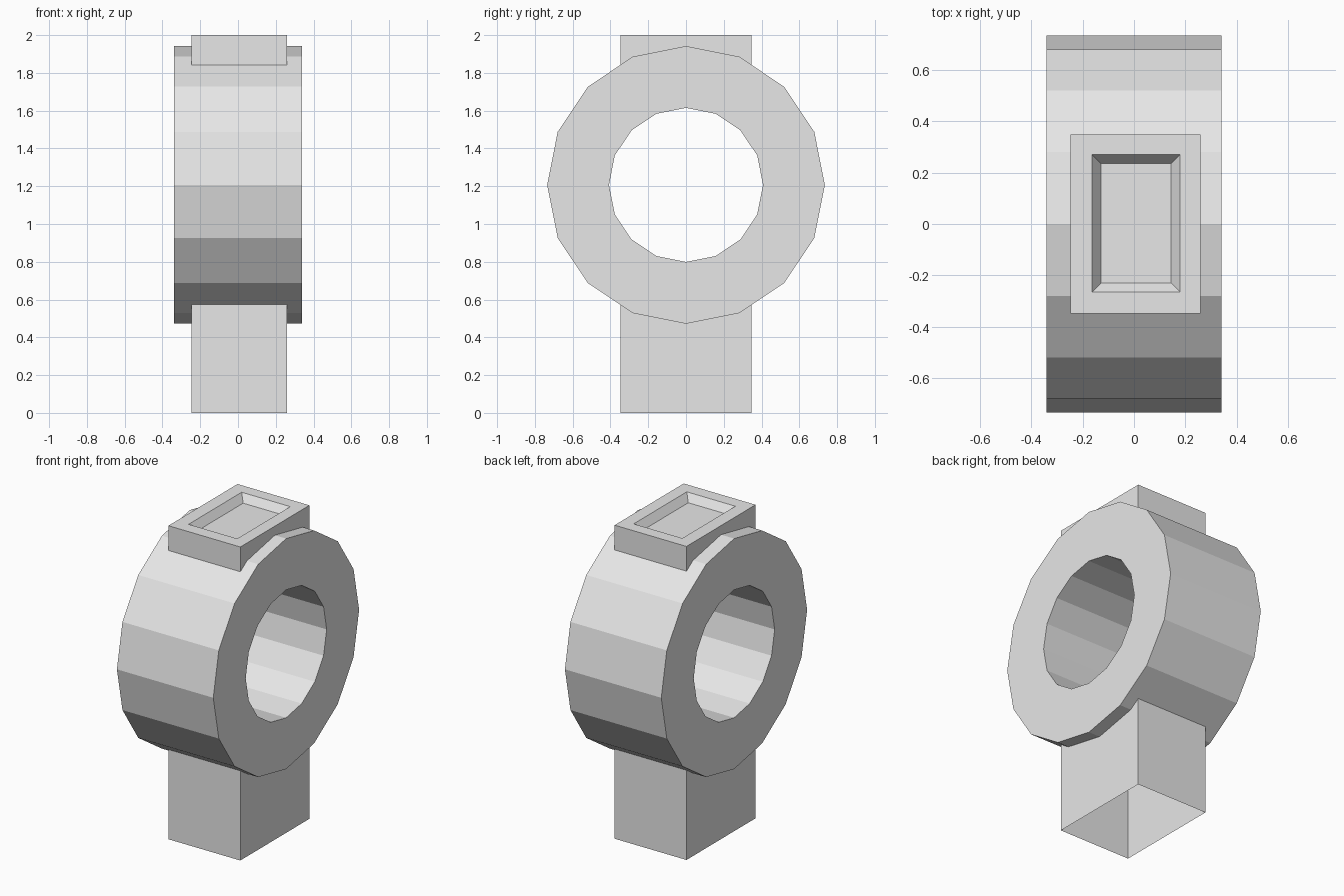
import bpy
import bmesh
import math

cube = bpy.data.objects.get("Cube")
if cube:
    bpy.data.objects.remove(cube, do_unlink=True)

GREY = (0.8, 0.8, 0.8, 1.0)
mat = bpy.data.materials.new("light_grey")
mat.use_nodes = True
mat.diffuse_color = GREY
mat.node_tree.nodes["Principled BSDF"].inputs["Base Color"].default_value = GREY


def finish(name, bm, recalc=True):
    if recalc:
        bmesh.ops.recalc_face_normals(bm, faces=bm.faces)
    mesh = bpy.data.meshes.new(name)
    bm.to_mesh(mesh)
    bm.free()
    mesh.materials.append(mat)
    bpy.context.collection.objects.link(bpy.data.objects.new(name, mesh))


def bridge(bm, a, b):
    """Join two vertex loops with a band of quads."""
    n = len(a)
    for i in range(n):
        j = (i + 1) % n
        bm.faces.new((a[i], a[j], b[j], b[i]))


def rectangle(bm, x0, x1, y0, y1, z):
    corners = ((x0, y0), (x1, y0), (x1, y1), (x0, y1))
    return [bm.verts.new((x, y, z)) for x, y in corners]


# Thick sixteen-sided ring with its hole running along x
SIDES, CENTRE = 16, 1.207
bm = bmesh.new()
loops = []
for x, radius in ((-0.34, 0.735), (0.34, 0.735), (0.34, 0.408), (-0.34, 0.408)):
    turn = [2 * math.pi * i / SIDES for i in range(SIDES)]
    loops.append([bm.verts.new((x, radius * math.cos(t), CENTRE + radius * math.sin(t)))
                  for t in turn])
for i in range(4):
    bridge(bm, loops[i], loops[(i + 1) % 4])
finish("ring_body", bm)

OUTLINE = (-0.247, 0.26, -0.348, 0.348)

# Square stand, an open shell that runs up into the ring
bm = bmesh.new()
bridge(bm, rectangle(bm, *OUTLINE, 0), rectangle(bm, *OUTLINE, 0.573))
finish("stand", bm, recalc=False)

# Top block with a sloping-sided recess
bm = bmesh.new()
steps = [rectangle(bm, *OUTLINE, 1.842),
         rectangle(bm, *OUTLINE, 2.0),
         rectangle(bm, -0.163, 0.18, -0.265, 0.27, 2.0),
         rectangle(bm, -0.128, 0.145, -0.23, 0.235, 1.953)]
for lower, upper in zip(steps, steps[1:]):
    bridge(bm, lower, upper)
bm.faces.new(steps[-1])
finish("top_block", bm, recalc=False)
